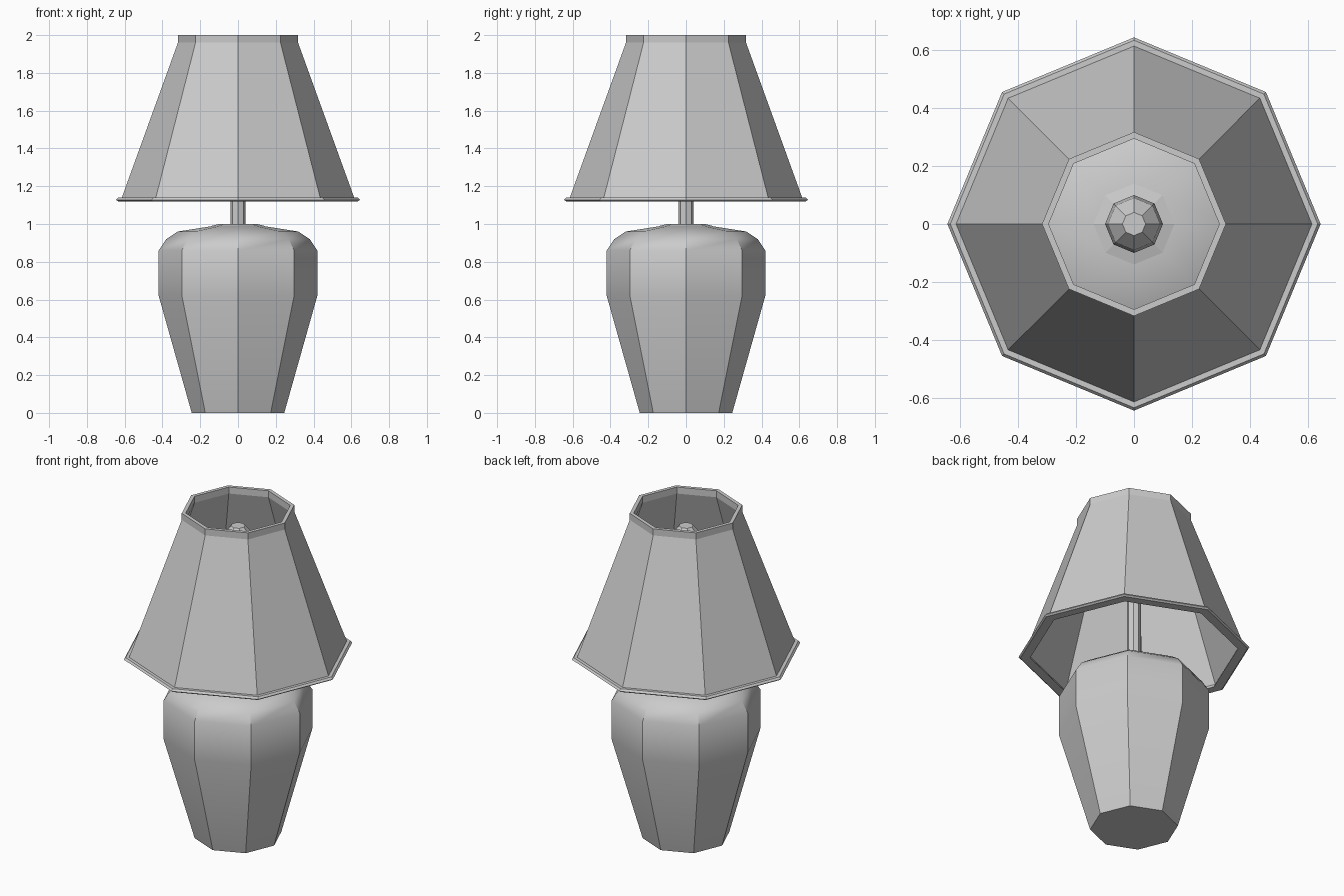
import bpy, bmesh, math

if "Cube" in bpy.data.objects:
    bpy.data.objects.remove(bpy.data.objects["Cube"])


def lathe(name, profile, closed=False, smooth=None, sides=8):
    """Turn an (r, z) profile into an octagonal solid with corners on the axes."""
    bm = bmesh.new()
    rings = []
    for r, z in profile:
        rings.append([bm.verts.new((r * math.cos(i * math.tau / sides),
                                    r * math.sin(i * math.tau / sides), z))
                      for i in range(sides)])
    pairs = list(zip(rings, rings[1:]))
    if closed:
        pairs.append((rings[-1], rings[0]))
    else:
        bm.faces.new(rings[0])
        bm.faces.new(rings[-1])
    for a, b in pairs:
        for i in range(sides):
            j = (i + 1) % sides
            bm.faces.new((a[i], a[j], b[j], b[i]))
    bmesh.ops.recalc_face_normals(bm, faces=bm.faces[:])
    mesh = bpy.data.meshes.new(name)
    bm.to_mesh(mesh)
    bm.free()
    ob = bpy.data.objects.new(name, mesh)
    bpy.context.collection.objects.link(ob)
    if smooth:
        bpy.ops.object.select_all(action='DESELECT')
        ob.select_set(True)
        bpy.context.view_layer.objects.active = ob
        bpy.ops.object.shade_smooth_by_angle(angle=math.radians(smooth))
    return ob


# Vase-shaped base with rounded shoulder
lathe("base", [(0.245, 0), (0.42, 0.62), (0.42, 0.86), (0.38, 0.92),
               (0.32, 0.96), (0.13, 0.99)], smooth=35)

# Flat collar where the stem enters the base
lathe("collar", [(0.14, 0.98), (0.14, 0.99), (0.10, 1.0)])

# Stem
lathe("stem", [(0.04, 0.99), (0.04, 1.52)])

# Bulb and its socket, hidden inside the shade
lathe("socket", [(0.055, 1.5), (0.055, 1.6)])
lathe("bulb", [(0.05, 1.6), (0.09, 1.70), (0.10, 1.77),
               (0.09, 1.84), (0.04, 1.90)])

# Hollow shade with lower lip and straight top band
lathe("shade", [(0.58, 1.12), (0.635, 1.12), (0.645, 1.128), (0.635, 1.14),
                (0.615, 1.14), (0.318, 1.96), (0.318, 2.0),
                (0.295, 2.0), (0.295, 1.96), (0.59, 1.14)], closed=True)
